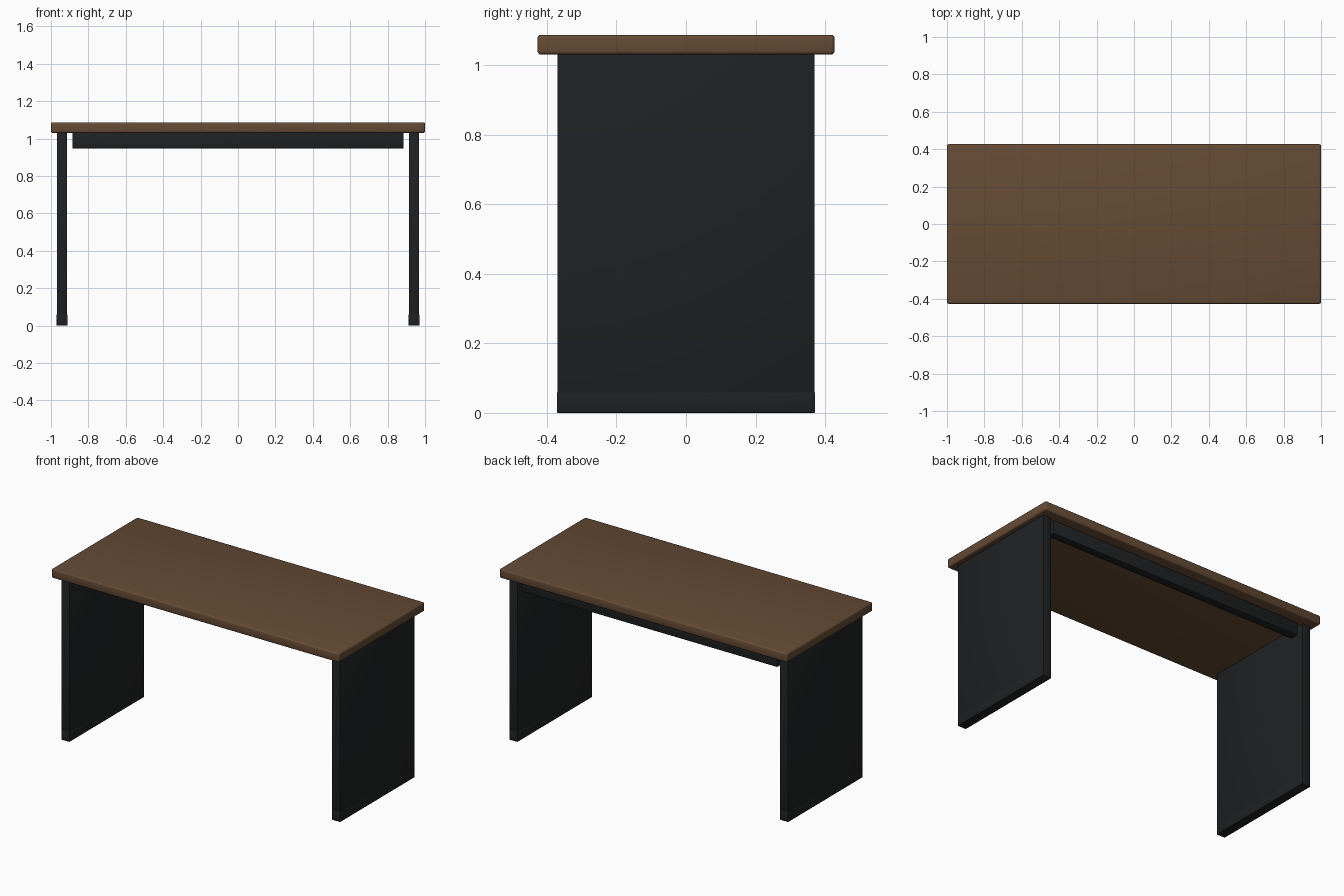
import bpy

if "Cube" in bpy.data.objects:
    bpy.data.objects.remove(bpy.data.objects["Cube"])


def material(name, color):
    m = bpy.data.materials.new(name)
    m.diffuse_color = color
    m.use_nodes = True
    m.node_tree.nodes["Principled BSDF"].inputs["Base Color"].default_value = m.diffuse_color
    return m


wood = material("brown_wood", (0.13, 0.07, 0.035, 1))
black = material("black_panel", (0.014, 0.015, 0.016, 1))


def box(name, lo, hi, mat, bevel, segments=2):
    center = [(a + b) / 2 for a, b in zip(lo, hi)]
    bpy.ops.mesh.primitive_cube_add(size=1, location=center)
    ob = bpy.context.object
    ob.name = name
    ob.scale = [b - a for a, b in zip(lo, hi)]
    bpy.ops.object.transform_apply(location=False, rotation=False, scale=True)
    mod = ob.modifiers.new("bevel", 'BEVEL')
    mod.width, mod.segments = bevel, segments
    bpy.ops.object.modifier_apply(modifier=mod.name)
    bpy.ops.object.shade_smooth_by_angle()
    ob.data.materials.append(mat)
    return ob


# Table top
box("table_top", (-1, -0.427, 1.03), (1, 0.427, 1.087), wood, 0.01, 3)

# Side panels with foot rails
for side, s in (("left", -1), ("right", 1)):
    x = 0.941 * s
    box(side + "_panel", (x - 0.028, -0.37, 0.05), (x + 0.028, 0.37, 1.032), black, 0.002)
    box(side + "_foot", (x - 0.029, -0.371, 0), (x + 0.029, 0.371, 0.06), black, 0.003)

# Rear stretcher under the top
box("rear_rail", (-0.886, 0.31, 0.948), (0.886, 0.36, 1.032), black, 0.002)
